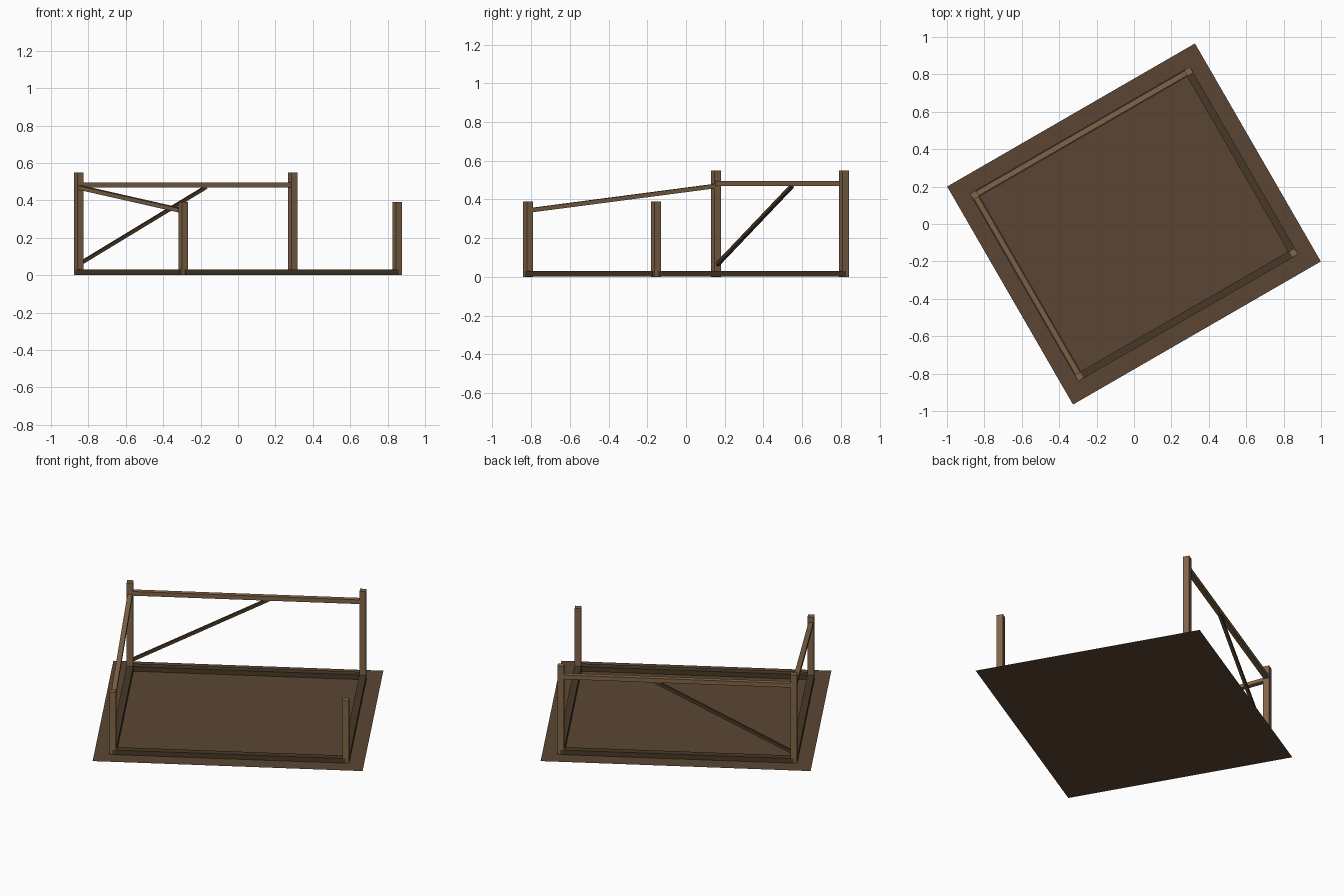
import bpy, math
from mathutils import Vector, Matrix

if "Cube" in bpy.data.objects:
    bpy.data.objects.remove(bpy.data.objects["Cube"])

YAW = Matrix.Rotation(math.radians(30), 4, 'Z')
HU, HV = 0.66, 0.56  # half spacing of the posts


def material(name, rgb):
    m = bpy.data.materials.new(name)
    m.diffuse_color = (*rgb, 1)
    m.use_nodes = True
    m.node_tree.nodes["Principled BSDF"].inputs["Base Color"].default_value = m.diffuse_color
    return m


wood = material("wood", (0.22, 0.13, 0.065))
earth = material("earth", (0.105, 0.062, 0.033))
dark_wood = material("dark_wood", (0.065, 0.04, 0.02))


def beam(name, a, b, width, height, mat):
    """Square-cut timber running from a to b in the unrotated frame."""
    a, b = Vector(a), Vector(b)
    d = b - a
    x = d.normalized()
    y = Vector((0, 0, 1)).cross(x)
    y = y.normalized() if y.length > 1e-4 else Vector((0, 1, 0))
    z = x.cross(y)
    rot = Matrix((x, y, z)).transposed().to_4x4()
    bpy.ops.mesh.primitive_cube_add(size=1)
    o = bpy.context.object
    o.name = name
    o.data.transform(Matrix.Diagonal((d.length, width, height, 1)))
    o.matrix_world = YAW @ Matrix.Translation((a + b) / 2) @ rot
    o.data.materials.append(mat)
    return o


# Ground sheet
bpy.ops.mesh.primitive_plane_add(size=1)
floor = bpy.context.object
floor.name = "floor_sheet"
floor.data.transform(Matrix.Diagonal((1.53, 1.346, 1, 1)))
floor.matrix_world = YAW
floor.data.materials.append(earth)

# Corner posts, tall at the back and short at the front
for su, side in ((-1, "left"), (1, "right")):
    for sv, end, h in ((-1, "front", 0.39), (1, "back", 0.55)):
        beam(f"{end}_{side}_post", (su * HU, sv * HV, 0.001),
             (su * HU, sv * HV, h), 0.037, 0.037, wood)

# Sill ring
for s, end, side in ((-1, "front", "left"), (1, "back", "right")):
    beam(f"{end}_sill", (-HU, s * HV, 0.016), (HU, s * HV, 0.016), 0.04, 0.029, dark_wood)
    beam(f"{side}_sill", (s * HU, -HV, 0.016), (s * HU, HV, 0.016), 0.04, 0.029, dark_wood)

# Upper rails and the diagonal brace
beam("back_rail", (-HU, HV, 0.482), (HU, HV, 0.482), 0.028, 0.026, wood)
beam("left_sloping_rail", (-HU, -HV, 0.343), (-HU, HV, 0.47), 0.028, 0.022, wood)
beam("back_brace", (-0.65, HV, 0.063), (0.125, HV, 0.47), 0.018, 0.018, dark_wood)
